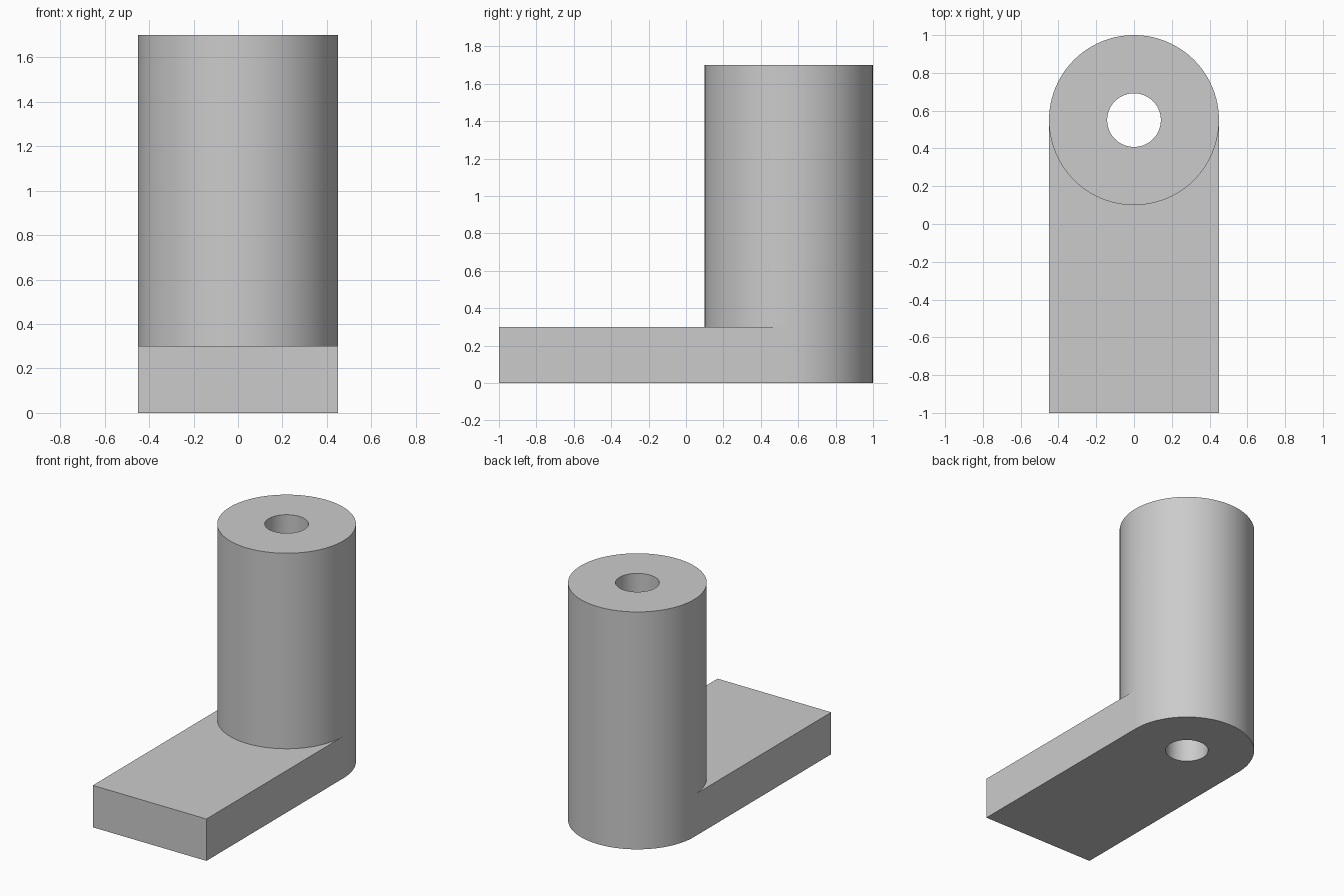
import bpy
import bmesh
from math import cos, sin, pi

cube = bpy.data.objects.get("Cube")
if cube:
    bpy.data.objects.remove(cube)

RADIUS, BORE, CENTRE_Y = 0.45, 0.142, 0.55
PLATE, HEIGHT, FRONT = 0.3, 1.7, -1.0
HALF = 48
SEGS = 2 * HALF

grey = bpy.data.materials.new("plain grey")
grey.use_nodes = True
colour = (0.6, 0.6, 0.6, 1)
grey.diffuse_color = colour
grey.node_tree.nodes["Principled BSDF"].inputs["Base Color"].default_value = colour

bm = bmesh.new()


def ring(radius, z, count=SEGS):
    """Points counted from +x round the back to -x, then round the front."""
    return [bm.verts.new((radius * cos(pi * i / HALF),
                          CENTRE_Y + radius * sin(pi * i / HALF), z))
            for i in range(count)]


def wall(low, high):
    """Smooth strip between two rows of points."""
    for i in range(len(low) - 1):
        bm.faces.new((low[i], low[i + 1], high[i + 1], high[i])).smooth = True


def closed(points):
    return points + points[:1]


# Rings of the post and its bore
back_foot = ring(RADIUS, 0, HALF + 1)
collar = ring(RADIUS, PLATE)
rim = ring(RADIUS, HEIGHT)
bore_low = ring(BORE, 0)
bore_high = ring(BORE, HEIGHT)

# Post walls, bore and annular top
wall(back_foot, collar[:HALF + 1])
wall(closed(collar), closed(rim))
wall(closed(bore_high), closed(bore_low))
for i in range(SEGS):
    j = (i + 1) % SEGS
    bm.faces.new((rim[i], rim[j], bore_high[j], bore_high[i]))

# Plate running forward from the post
(left_low, left_top), (right_low, right_top) = [
    [bm.verts.new((x, FRONT, z)) for z in (0, PLATE)] for x in (RADIUS, -RADIUS)]
bm.faces.new((right_low, left_low, left_top, right_top))
bm.faces.new((left_low, back_foot[0], collar[0], left_top))
bm.faces.new((back_foot[HALF], right_low, right_top, collar[HALF]))
bm.faces.new([right_top, left_top] + closed(collar[HALF:] + collar[:1])[:-1][::-1])

# Underside, split in two across the bore
bm.faces.new(back_foot + bore_low[HALF::-1])
bm.faces.new([back_foot[HALF], right_low, left_low, back_foot[0], bore_low[0]]
             + bore_low[:HALF - 1:-1])

bmesh.ops.recalc_face_normals(bm, faces=bm.faces[:])
mesh = bpy.data.meshes.new("post_on_plate")
bm.to_mesh(mesh)
bm.free()
mesh.materials.append(grey)
body = bpy.data.objects.new("post_on_plate", mesh)
bpy.context.collection.objects.link(body)
